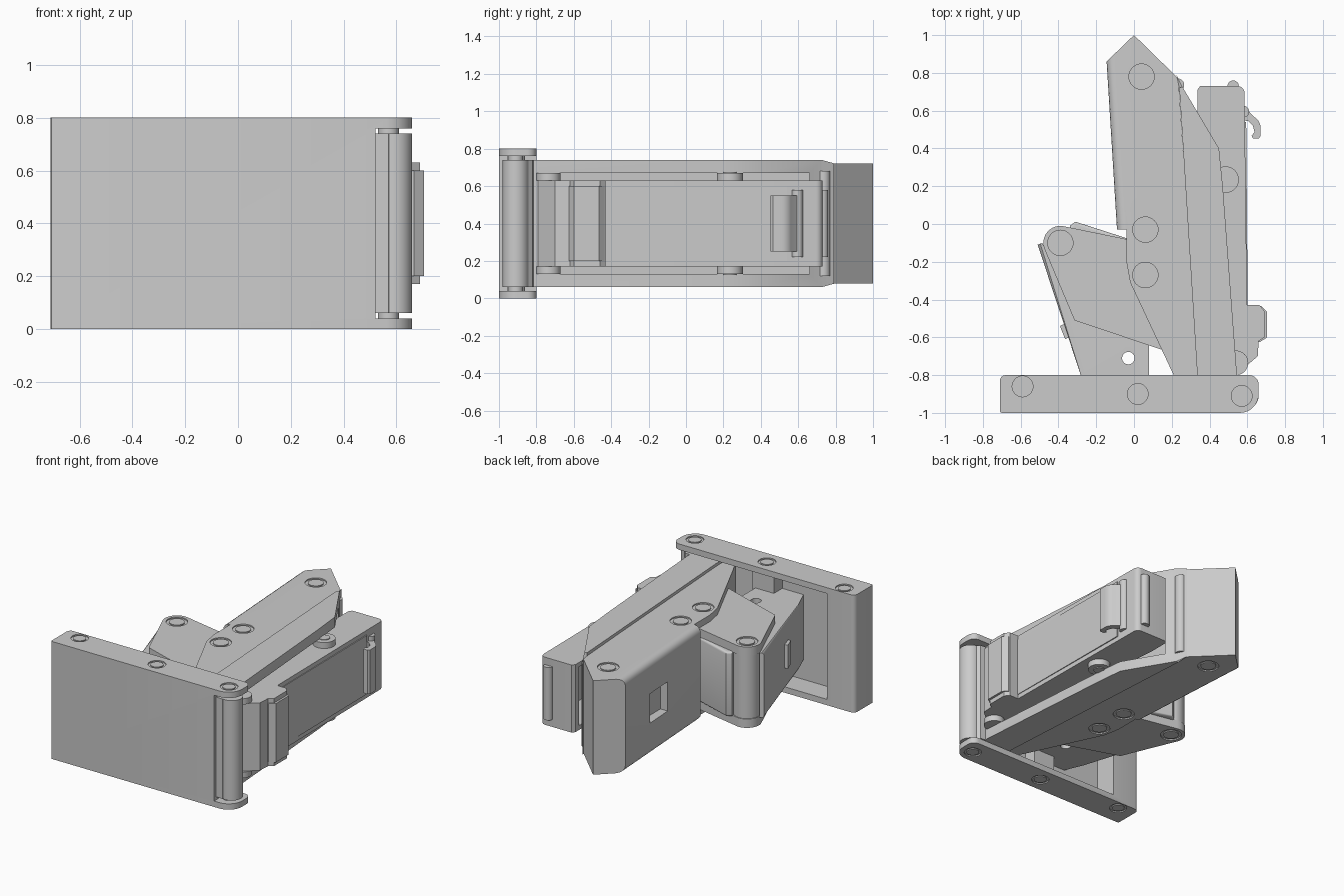
import bpy, bmesh, math

if "Cube" in bpy.data.objects:
    bpy.data.objects.remove(bpy.data.objects["Cube"])

def finish(name, bm):
    bmesh.ops.recalc_face_normals(bm, faces=bm.faces)
    me = bpy.data.meshes.new(name)
    bm.to_mesh(me)
    bm.free()
    ob = bpy.data.objects.new(name, me)
    bpy.context.collection.objects.link(ob)
    return ob

def arc(cx, cy, r, a0, a1, n=8):
    return [(cx + r * math.cos(math.radians(a0 + (a1 - a0) * i / n)),
             cy + r * math.sin(math.radians(a0 + (a1 - a0) * i / n))) for i in range(n + 1)]

def prism(name, pts, z0, z1, bevel=0, sides=(), seg=4):
    """Extrude an XY outline from z0 to z1; round rim edges of the listed sides."""
    bm = bmesh.new()
    n = len(pts)
    lo = [bm.verts.new((x, y, z0)) for x, y in pts]
    hi = [bm.verts.new((x, y, z1)) for x, y in pts]
    bm.faces.new(lo[::-1])
    bm.faces.new(hi)
    for i in range(n):
        j = (i + 1) % n
        bm.faces.new((lo[i], lo[j], hi[j], hi[i]))
    if bevel:
        es = [bm.edges.get((r[i], r[(i + 1) % n])) for i in sides for r in (lo, hi)]
        bmesh.ops.bevel(bm, geom=es, offset=bevel, segments=seg, affect='EDGES', profile=0.5)
    return finish(name, bm)

def cyl(name, x, y, r, z0, z1, n=32):
    return prism(name, arc(x, y, r, 0, 360 * (n - 1) / n, n - 1), z0, z1)

def rect(name, x0, x1, y0, y1, z0, z1):
    return prism(name, [(x0, y0), (x1, y0), (x1, y1), (x0, y1)], z0, z1)

def cut(ob, cutters):
    bpy.context.view_layer.objects.active = ob
    for c in cutters:
        m = ob.modifiers.new("cut", 'BOOLEAN')
        m.object, m.operation, m.solver = c, 'DIFFERENCE', 'EXACT'
        bpy.ops.object.modifier_apply(modifier=m.name)
        bpy.data.objects.remove(c)

def pin(ob, x, y, r, z0, z1):
    """Pin end: shallow round recess on both faces with a flush pin inside it."""
    cut(ob, [cyl("c", x, y, r, z1 - .008, z1 + .02), cyl("c", x, y, r, z0 - .02, z0 + .008)])
    cyl("pin", x, y, r * .72, z0 + .001, z1 - .001)

# base channel: full-height front plate, two flanges, solid left end
base = prism("base_channel", arc(-.68, -.83, .03, 90, 180, 4) + arc(-.7, -.99, .01, 180, 270, 2)
             + arc(.56, -.9, .1, -90, 0) + arc(.61, -.85, .05, 0, 90), 0, .8)
cut(base, [rect("c", -.5, .9, -.955, -.5, .04, .76),
           rect("c", .52, .9, -1.2, -.5, .04, .76)])
for x, y in ((-.59, -.86), (.02, -.9), (.57, -.91)):
    pin(base, x, y, .055, 0, .8)

# hinge barrel between the flanges
cyl("hinge_barrel", .59, -.91, .07, .06, .74)
prism("hinge_neck", [(.34, -.97), (.57, -.98), (.65, -.9), (.58, -.82), (.36, -.8)], .06, .74)

# main arm: thick left block with rounded left edges
arm = prism("main_arm", [(0, 1), (-.145, .86), (-.09, -.03), (-.04, -.03), (-.04, -.2), (-.02, -.31),
            (.21, -.8), (.28, -.94), (.36, -.94), (.34, -.8), (.235, .77)],
            .08, .72, .045, (1,))
cut(arm, [rect("c", -.3, -.06, .36, .57, .3, .5)])
for x, y in ((.04, .78), (.06, -.03), (.06, -.27)):
    pin(arm, x, y, .067, .08, .72)

# arm shell on the right of the seam, open towards the lever
shell = prism("arm_shell", [(.225, .79), (.26, .72), (.45, .4), (.47, .2), (.545, -.8), (.53, -.94),
              (.34, -.94), (.335, -.8), (.24, .72)], .06, .74, .018, (7, 8), 1)
cut(shell, [prism("c", [(.265, .66), (.9, .66), (.9, -.79), (.37, -.79)], .13, .67)])
cyl("arm_end_lip", .23, .735, .036, .12, .68)

# lever: side plates, cover, thumb step
lever = prism("lever", [(.335, .71), (.35, .73), *arc(.55, .695, .035, 90, 0, 5), (.598, -.43),
              (.665, -.43), (.69, -.46), (.69, -.6), (.66, -.62), (.655, -.7), (.55, -.79),
              (.47, -.77), (.36, .3), (.335, .58)], .17, .63)
cut(lever, [prism("c", [(.2, .67), (.54, .67), (.56, -.7), (.2, -.7)], .2, .6)])
prism("lever_cover", [(.56, .54), (.594, .54), (.602, -.43), (.675, -.435), (.705, -.465),
      (.705, -.6), (.667, -.625), (.56, -.62)], .2, .6)

# lever pivots between lever and arm
for x, y, r in ((.485, .235, .07), (.54, -.735, .065)):
    for z in (.13, .63):
        cyl("lever_pivot", x, y, r, z, z + .04)
cyl("lever_pivot_pin", .485, .235, .035, .125, .675)

# catch hook and retaining rods at the lever end
prism("catch_hook", [(.57, .61), (.59, .615)] + arc(.605, .51, .065, 60, 0, 6)
      + [(.67, .465), (.66, .452), (.63, .452), (.622, .468), (.638, .485), (.63, .52), (.605, .545), (.57, .55)],
      .25, .55)
cyl("catch_rod", .58, .595, .03, .22, .58)
cyl("end_rod", .525, .73, .03, .22, .58)

# side link: top and bottom plates around the body and post
plate_outline = arc(-.39, -.1, .09, 75, 205, 12) + [(-.315, -.51), (.16, -.67), (.2, -.3), (.06, -.1)]
plate_outline += [(-.04, -.08)]
for z0 in (.125, .615):
    plate = prism("link_plate", plate_outline, z0, z0 + .06)
    pin(plate, -.39, -.1, .067, z0, z0 + .06)
cyl("link_post", -.39, -.1, .085, .15, .65)
body = prism("link_body", [(-.51, -.11), (-.485, -.1), (-.445, -.2), (-.32, -.1), (-.34, -.01), (-.31, .012),
             (-.04, -.075), (.08, -.3), (.08, -.92), (.02, -.95), (-.22, -.95), (-.275, -.82)],
             .18, .62, .015, (4, 5, 11))
cut(body, [cyl("c", -.03, -.71, .033, 0, 1)])
rect("link_stop", -.06, .1, -.95, -.86, .06, .74)

# small latch on the outer face of the link
prism("link_latch", [(-.392, -.54), (-.37, -.53), (-.34, -.6), (-.365, -.608)], .32, .48)

# keep flat faces crisp, smooth the round ones
for ob in bpy.data.objects:
    ob.select_set(True)
    bpy.context.view_layer.objects.active = ob
bpy.ops.object.shade_smooth_by_angle(angle=math.radians(30))
